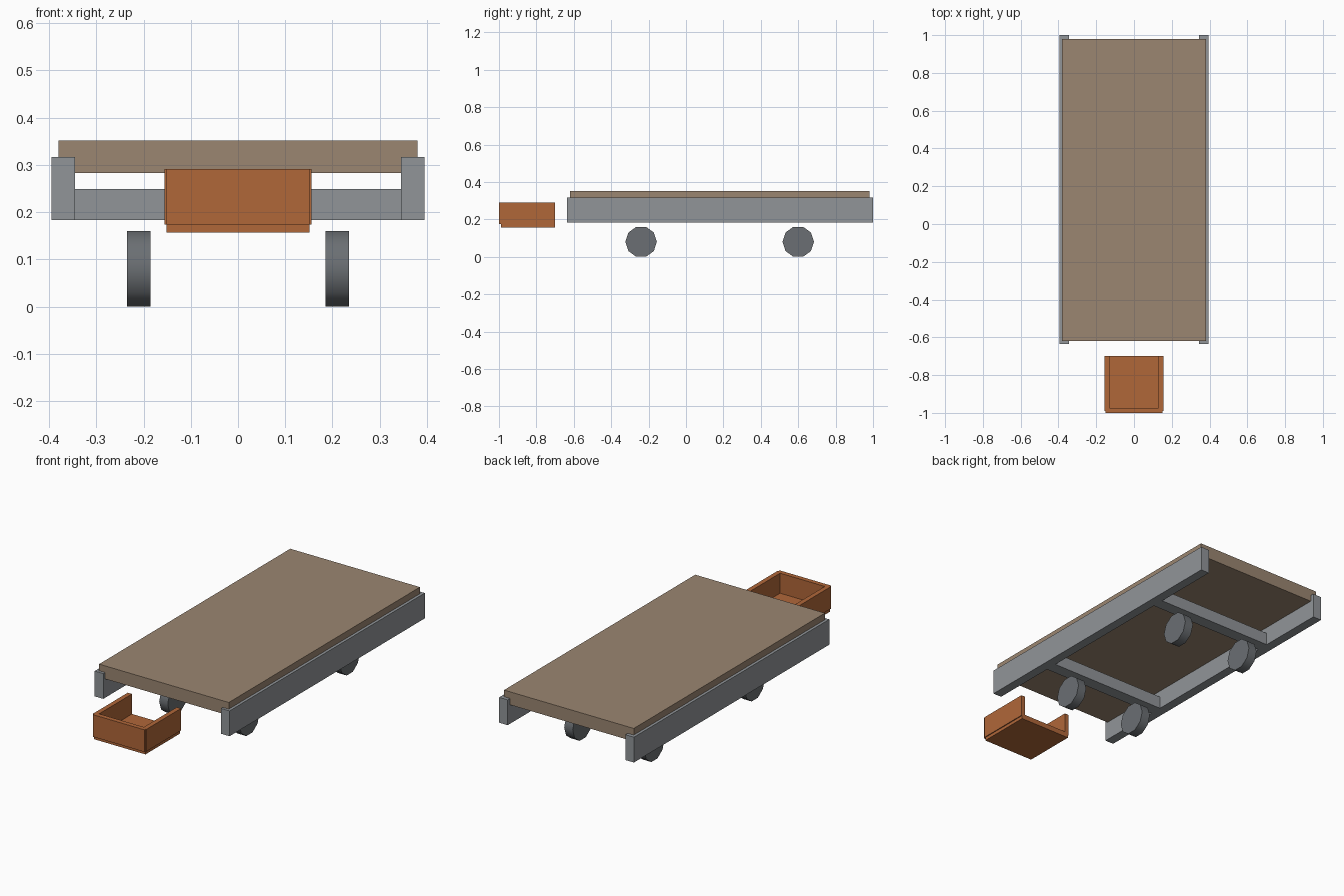
import bpy, math

if "Cube" in bpy.data.objects:
    bpy.data.objects.remove(bpy.data.objects["Cube"])


def material(name, rgb):
    """Flat colour from 0-255 sRGB values, stored as linear."""
    def lin(c):
        c /= 255
        return c / 12.92 if c <= 0.04045 else ((c + 0.055) / 1.055) ** 2.4
    m = bpy.data.materials.new(name)
    m.diffuse_color = (*[lin(c) for c in rgb], 1)
    m.use_nodes = True
    m.node_tree.nodes["Principled BSDF"].inputs["Base Color"].default_value = m.diffuse_color
    return m


WOOD = material("tan_wood", (155, 134, 113))
METAL = material("grey_metal", (145, 149, 153))
RUBBER = material("dark_grey_wheel", (107, 111, 115))
ORANGE = material("orange_tray", (176, 103, 57))


def box(name, x, y, z, mat):
    """Box given by its (min, max) range on each axis."""
    bpy.ops.mesh.primitive_cube_add(size=1, location=[(a + b) / 2 for a, b in (x, y, z)])
    ob = bpy.context.object
    ob.name = name
    ob.scale = [b - a for a, b in (x, y, z)]
    bpy.ops.object.transform_apply(location=False, rotation=False, scale=True)
    ob.data.materials.append(mat)
    return ob


def wheel(name, x, y):
    """Ten-sided wheel with its axle along x and a flat resting on the ground."""
    bpy.ops.mesh.primitive_cylinder_add(vertices=10, radius=0.08 / math.cos(math.pi / 10), depth=0.05)
    ob = bpy.context.object
    ob.name = name
    ob.rotation_euler = (0, math.pi / 2, 0)
    bpy.ops.object.transform_apply(location=False, rotation=True, scale=False)
    # turn so that a flat side faces down
    if abs(min(v.co.z for v in ob.data.vertices) + 0.08) > 0.001:
        ob.rotation_euler = (math.pi / 10, 0, 0)
        bpy.ops.object.transform_apply(location=False, rotation=True, scale=False)
    ob.location = (x, y, 0.08)
    ob.data.materials.append(RUBBER)
    bpy.ops.object.shade_smooth_by_angle(angle=math.radians(40))


# platform deck
box("deck", (-0.38, 0.38), (-0.62, 0.98), (0.283, 0.352), WOOD)

# side rails, left and right
for side, s in (("left", -1), ("right", 1)):
    box(side + "_rail", sorted((s * 0.345, s * 0.395)), (-0.635, 1.0), (0.183, 0.317), METAL)

# cross beams, each above a pair of wheels
for end, y in (("front", -0.24), ("back", 0.60)):
    box(end + "_cross_beam", (-0.35, 0.35), (y - 0.033, y + 0.033), (0.183, 0.249), METAL)
    for side, s in (("left", -1), ("right", 1)):
        wheel(f"{end}_{side}_wheel", s * 0.21, y)

# tray in front, open towards the deck
box("tray_base", (-0.151, 0.151), (-0.99, -0.70), (0.157, 0.185), ORANGE)
box("tray_front", (-0.151, 0.151), (-1.0, -0.975), (0.174, 0.291), ORANGE)
for side, s in (("left", -1), ("right", 1)):
    box("tray_" + side + "_wall", sorted((s * 0.131, s * 0.156)), (-0.99, -0.70), (0.174, 0.291), ORANGE)
